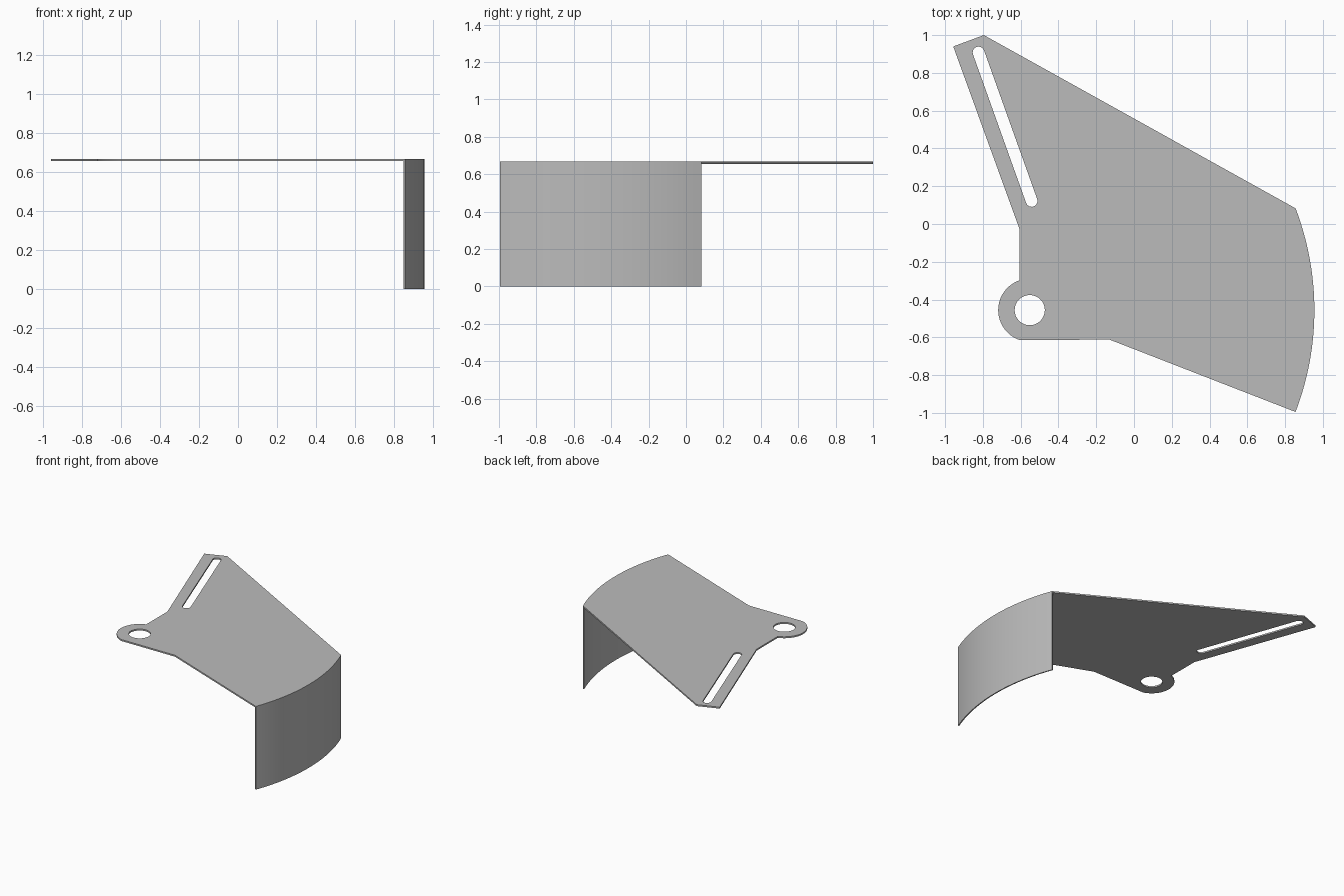
import bpy, bmesh
from math import sin, cos, asin, atan2, pi, radians
from mathutils import Vector

cube = bpy.data.objects.get("Cube")
if cube:
    bpy.data.objects.remove(cube, do_unlink=True)

TOP = 0.667
THICK = 0.012
PIVOT = Vector((-0.552, -0.456))   # centre of the hole, lug and curved wall
OUTER = 1.507
HALF_ANGLE = asin(0.539 / OUTER)

grey = bpy.data.materials.new("plain grey metal")
grey.use_nodes = True
colour = (0.5, 0.5, 0.5, 1)
grey.diffuse_color = colour
grey.node_tree.nodes["Principled BSDF"].inputs["Base Color"].default_value = colour


def arc(centre, radius, start, end, steps):
    """Points along an arc, both ends included."""
    angles = [start + (end - start) * i / steps for i in range(steps + 1)]
    return [Vector((centre[0] + radius * cos(a), centre[1] + radius * sin(a))) for a in angles]


def extrude_outline(name, loops, z0, z1):
    """Fill an outline (with optional holes) and extrude it upwards."""
    bm = bmesh.new()
    edges = []
    for loop in loops:
        verts = [bm.verts.new((p[0], p[1], z0)) for p in loop]
        edges += [bm.edges.new((v, verts[i - 1])) for i, v in enumerate(verts)]
    bmesh.ops.triangle_fill(bm, use_beauty=True, edges=edges)
    result = bmesh.ops.extrude_face_region(bm, geom=bm.faces[:], use_keep_orig=True)
    moved = [g for g in result["geom"] if isinstance(g, bmesh.types.BMVert)]
    bmesh.ops.translate(bm, verts=moved, vec=(0, 0, z1 - z0))
    bmesh.ops.recalc_face_normals(bm, faces=bm.faces[:])
    mesh = bpy.data.meshes.new(name)
    bm.to_mesh(mesh)
    bm.free()
    mesh.materials.append(grey)
    obj = bpy.data.objects.new(name, mesh)
    bpy.context.collection.objects.link(obj)
    bpy.ops.object.select_all(action="DESELECT")
    obj.select_set(True)
    bpy.context.view_layer.objects.active = obj
    bpy.ops.object.shade_smooth_by_angle(angle=radians(30))
    return obj


# Flat plate: straight edges, curved right edge and round lug
outline = [(-0.605, -0.03), (-0.957, 0.94), (-0.795, 1.0)]
outline += arc(PIVOT, OUTER, HALF_ANGLE, -HALF_ANGLE, 32)
outline += [(-0.13, -0.612)]
outline += arc(PIVOT, 0.167, radians(251.5), radians(108.5), 24)

# Pivot hole
hole = arc(PIVOT, 0.08, 0, 2 * pi, 32)[:-1]

# Adjustment slot with round ends
low, high = Vector((-0.542, 0.122)), Vector((-0.823, 0.908))
along = high - low
heading = atan2(along.y, along.x)
slot = arc(high, 0.031, heading - pi / 2, heading + pi / 2, 12)
slot += arc(low, 0.031, heading + pi / 2, heading + 3 * pi / 2, 12)

extrude_outline("mounting_plate", [outline, hole, slot], TOP - THICK, TOP)

# Curved wall hanging below the right edge
wall = arc(PIVOT, OUTER, HALF_ANGLE, -HALF_ANGLE, 32)
wall += arc(PIVOT, OUTER - 0.009, -HALF_ANGLE, HALF_ANGLE, 32)
extrude_outline("curved_wall", [wall], 0, TOP - THICK)
